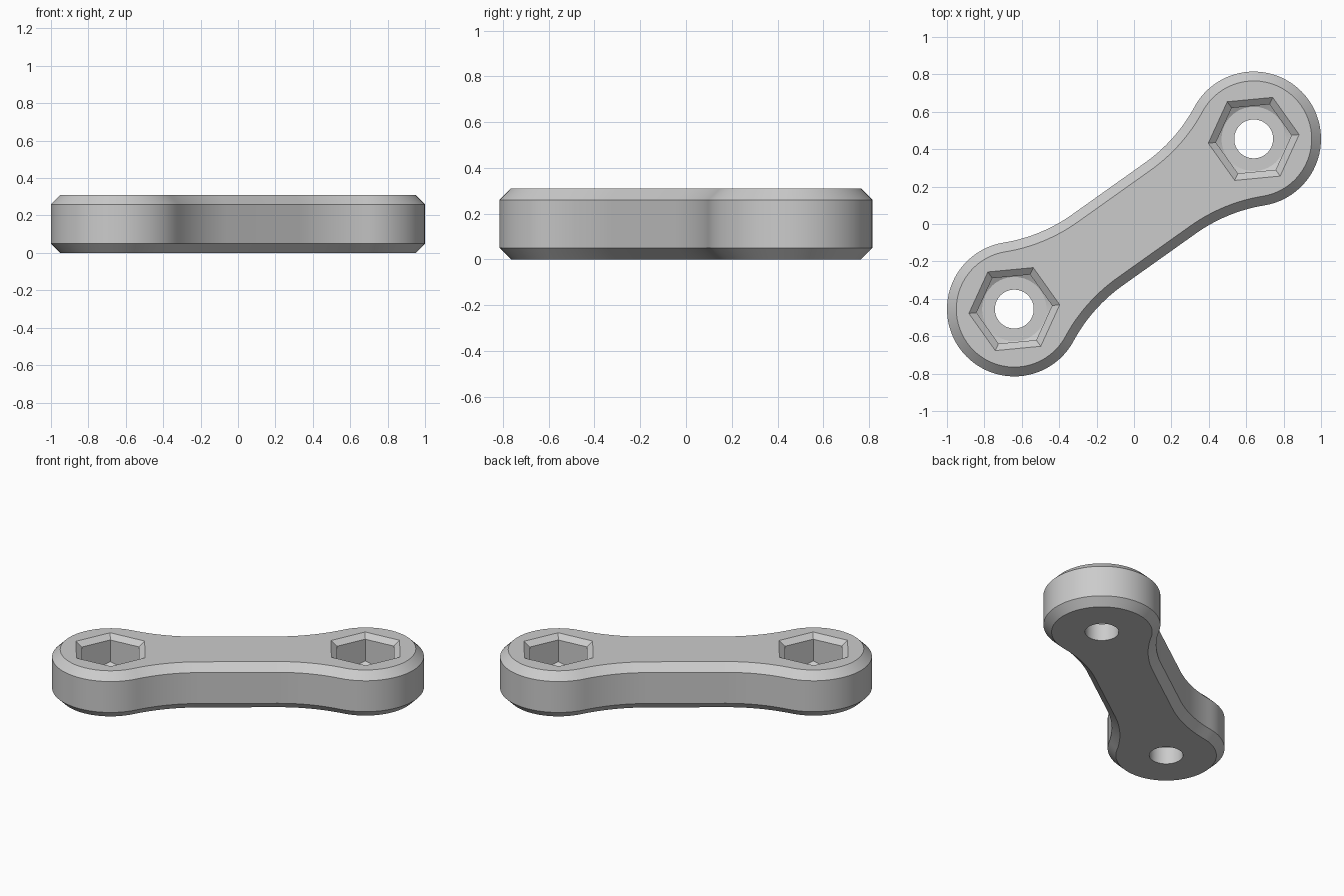
import bpy
import bmesh
from math import sin, cos, pi, atan2, radians, sqrt

cube = bpy.data.objects.get("Cube")
if cube:
    bpy.data.objects.remove(cube, do_unlink=True)

# Main dimensions
BOSS_X, BOSS_Y = 0.64, 0.455
TILT = atan2(BOSS_Y, BOSS_X)
REACH = sqrt(BOSS_X ** 2 + BOSS_Y ** 2)
BOSS_R, WAIST, STRAIGHT = 0.36, 0.233, 0.24
HEIGHT, BEVEL, FLOOR = 0.31, 0.05, 0.115

grey = bpy.data.materials.new("plain grey")
grey.use_nodes = True
colour = (0.6, 0.6, 0.6, 1)
grey.diffuse_color = colour
bsdf = next(n for n in grey.node_tree.nodes if n.type == 'BSDF_PRINCIPLED')
bsdf.inputs["Base Color"].default_value = colour


def arc(cx, cy, r, start, end, n):
    return [(cx + r * cos(start + (end - start) * i / n),
             cy + r * sin(start + (end - start) * i / n)) for i in range(n + 1)]


def ring(r, sides, turn=0.0):
    return arc(0, 0, r, turn, turn + 2 * pi, sides)[:-1]


def outline(inset):
    """Link outline: round ends joined by hollow fillets to a straight waist."""
    run = REACH - STRAIGHT
    fillet = (run ** 2 + WAIST ** 2 - BOSS_R ** 2) / (2 * (BOSS_R - WAIST))
    lean = atan2(WAIST + fillet, -run)
    hollow = arc(STRAIGHT, WAIST + fillet, fillet + inset, -pi / 2, lean - pi, 16)
    end = arc(REACH, 0, BOSS_R - inset, lean, -lean, 48)
    mirrored = [(x, -y) for x, y in reversed(hollow)]
    half = hollow + end[1:-1] + mirrored
    half = half + [(-x, -y) for x, y in half]
    return half[::-1]


def stack(name, layers):
    """Closed solid through matching loops, listed from bottom to top."""
    bm = bmesh.new()
    loops = [[bm.verts.new((x, y, z)) for x, y in pts] for pts, z in layers]
    for low, high in zip(loops, loops[1:]):
        for i in range(len(low)):
            j = (i + 1) % len(low)
            bm.faces.new((low[i], low[j], high[j], high[i]))
    bm.faces.new(loops[0][::-1])
    bm.faces.new(loops[-1])
    bmesh.ops.recalc_face_normals(bm, faces=bm.faces)
    mesh = bpy.data.meshes.new(name)
    bm.to_mesh(mesh)
    bm.free()
    mesh.materials.append(grey)
    obj = bpy.data.objects.new(name, mesh)
    bpy.context.collection.objects.link(obj)
    return obj


def boolean(obj, tool, operation):
    mod = obj.modifiers.new(operation.lower(), 'BOOLEAN')
    mod.object, mod.operation, mod.solver = tool, operation, 'EXACT'
    bpy.context.view_layer.update()
    bpy.context.view_layer.objects.active = obj
    bpy.ops.object.modifier_apply(modifier=mod.name)
    bpy.data.objects.remove(tool, do_unlink=True)


# Link body with bevelled rims
link = stack("link_body", [(outline(BEVEL), 0), (outline(0), BEVEL),
                           (outline(0), HEIGHT - BEVEL), (outline(BEVEL), HEIGHT)])

for side in (-1, 1):
    # Hexagonal nut pocket with flared mouth and coned bottom corners
    pocket = stack("pocket_cutter", [(ring(r, 6, pi / 6), z) for r, z in
                   ((0.203, 0.06), (0.203, 0.28), (0.244, HEIGHT), (0.285, 0.34))])
    bowl = stack("bowl_cutter", [(ring(r, 48), z) for r, z in
                 ((0.172, FLOOR), (0.3, 0.187), (0.3, 0.4))])
    boolean(pocket, bowl, 'INTERSECT')
    # Round through hole
    hole = stack("hole_cutter", [(ring(0.104, 48), -0.1), (ring(0.104, 48), 0.2)])
    for cutter in (pocket, hole):
        cutter.location.x = side * REACH
        cutter.hide_render = True
        boolean(link, cutter, 'DIFFERENCE')

# Turn the link diagonally and smooth its curved walls
link.rotation_euler.z = TILT
bpy.ops.object.select_all(action='DESELECT')
link.select_set(True)
bpy.context.view_layer.objects.active = link
bpy.ops.object.shade_smooth_by_angle(angle=radians(25))
